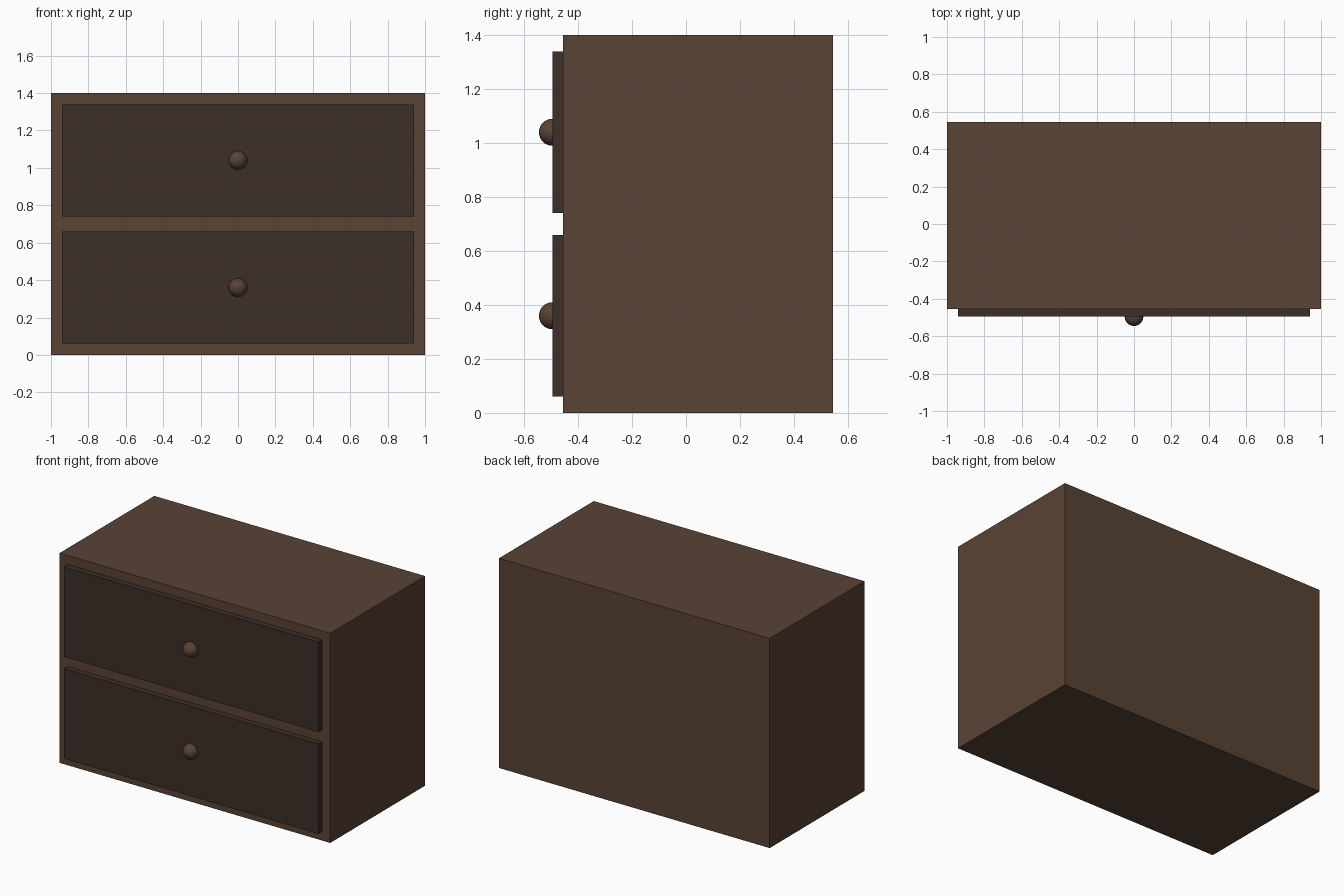
import bpy
import math

if "Cube" in bpy.data.objects:
    bpy.data.objects.remove(bpy.data.objects["Cube"])


def material(name, rgb):
    mat = bpy.data.materials.new(name)
    mat.diffuse_color = (*rgb, 1.0)
    mat.use_nodes = True
    mat.node_tree.nodes["Principled BSDF"].inputs["Base Color"].default_value = mat.diffuse_color
    return mat


wood = material("brown_wood", (0.10, 0.056, 0.035))
dark_wood = material("dark_wood", (0.046, 0.029, 0.020))


def box(name, lo, hi, mat):
    centre = [(a + b) / 2 for a, b in zip(lo, hi)]
    bpy.ops.mesh.primitive_cube_add(size=1, location=centre)
    obj = bpy.context.object
    obj.name = name
    obj.scale = [b - a for a, b in zip(lo, hi)]
    bpy.ops.object.transform_apply(location=False, rotation=False, scale=True)
    obj.data.materials.append(mat)
    return obj


# Cabinet body
box("cabinet_body", (-1, -0.455, 0), (1, 0.545, 1.4), wood)

# Two drawer fronts, each with a round knob half sunk into it
for label, z in (("lower", 0.36), ("upper", 1.04)):
    box(label + "_drawer_front", (-0.94, -0.495, z - 0.3), (0.94, -0.445, z + 0.3), dark_wood)
    bpy.ops.mesh.primitive_uv_sphere_add(
        segments=32, ring_count=16, radius=0.05,
        location=(0, -0.495, z), rotation=(math.pi / 2, 0, 0))
    knob = bpy.context.object
    knob.name = label + "_drawer_knob"
    knob.data.materials.append(wood)
    bpy.ops.object.shade_smooth()
